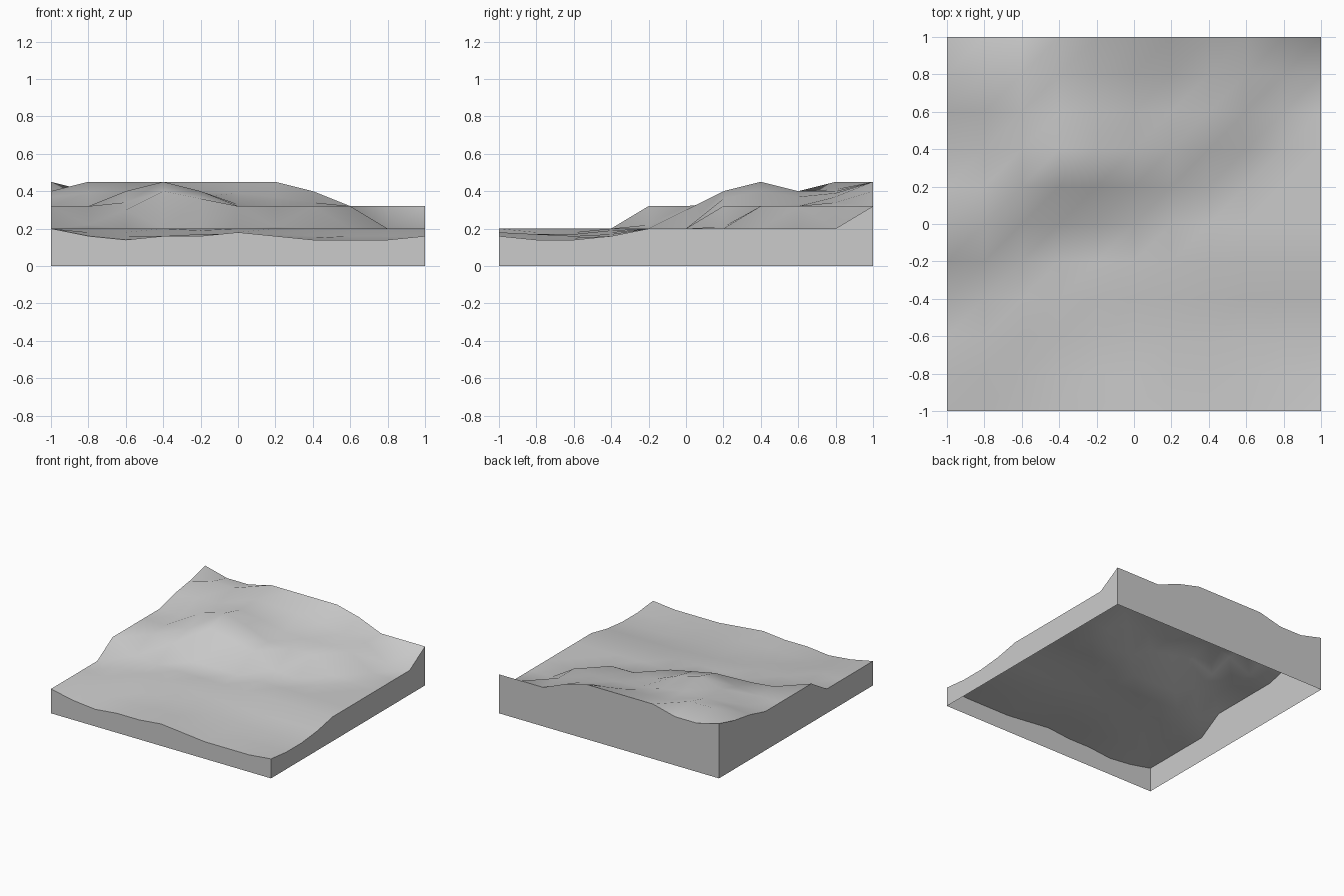
import bpy, bmesh

if "Cube" in bpy.data.objects:
    bpy.data.objects.remove(bpy.data.objects["Cube"])

N = 10            # cells per side
STEP = 2 / N

# Terrain height in hundredths, front row (y=-1) to back row (y=1), left to right
HEIGHTS = [
    [20, 16, 14, 16, 16, 18, 16, 14, 14, 14, 16],
    [20, 18, 16, 16, 17, 17, 15, 14, 14, 14, 14],
    [20, 20, 18, 17, 17, 16, 16, 15, 14, 14, 14],
    [20, 20, 20, 20, 19, 18, 17, 16, 16, 16, 16],
    [32, 22, 20, 20, 20, 20, 20, 20, 20, 20, 20],
    [32, 32, 30, 20, 20, 20, 20, 20, 20, 20, 20],
    [32, 32, 34, 40, 36, 32, 21, 20, 20, 20, 20],
    [32, 32, 40, 45, 40, 32, 32, 32, 20, 20, 20],
    [37, 39, 40, 40, 37, 33, 32, 32, 32, 20, 20],
    [40, 45, 45, 41, 40, 39, 37, 34, 32, 20, 20],
    [45, 40, 40, 45, 45, 45, 45, 40, 32, 32, 32],
]

# Terrain surface: a regular grid lifted to the height field
bm = bmesh.new()
bmesh.ops.create_grid(bm, x_segments=N, y_segments=N, size=1)
for v in bm.verts:
    col = round((v.co.x + 1) / STEP)
    row = round((v.co.y + 1) / STEP)
    v.co.z = HEIGHTS[row][col] / 100
for f in bm.faces:
    f.smooth = True
top = set(bm.faces)

# Side skirt: border extruded straight down to the ground, open underneath
border = [e for e in bm.edges if e.is_boundary]
ext = bmesh.ops.extrude_edge_only(bm, edges=border)["geom"]
for v in ext:
    if isinstance(v, bmesh.types.BMVert):
        v.co.z = 0
for f in bm.faces:
    if f not in top:
        f.smooth = False
        f.normal_update()
        if f.normal.dot(f.calc_center_median()) < 0:
            f.normal_flip()

mesh = bpy.data.meshes.new("terrain_tile")
bm.to_mesh(mesh)
bm.free()
obj = bpy.data.objects.new("terrain_tile", mesh)
bpy.context.collection.objects.link(obj)

# Smooth ground with crisp rim
bpy.context.view_layer.objects.active = obj
obj.select_set(True)
bpy.ops.object.shade_smooth_by_angle(angle=0.87)
